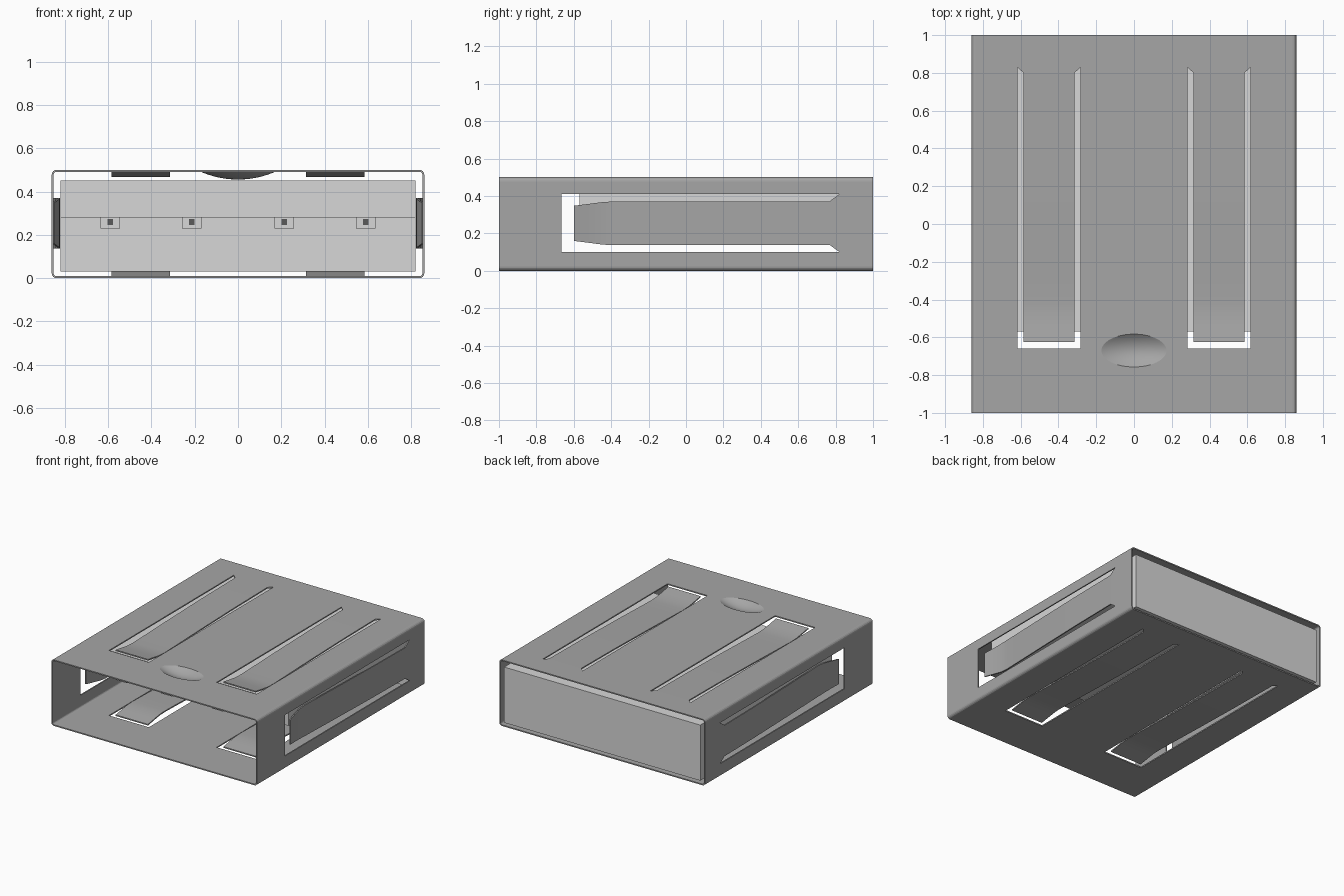
import bpy, bmesh, math

if "Cube" in bpy.data.objects:
    bpy.data.objects.remove(bpy.data.objects["Cube"])

W, H, T = 0.86, 0.50, 0.009     # half width, height, sheet thickness


def material(name, v):
    m = bpy.data.materials.new(name)
    m.diffuse_color = (v, v, v, 1)
    m.use_nodes = True
    m.node_tree.nodes["Principled BSDF"].inputs["Base Color"].default_value = m.diffuse_color
    return m


steel = material("steel grey", 0.38)
plastic = material("light grey plastic", 0.68)
dark = material("dark contact grey", 0.10)


def finish(name, bm, mat=None, smooth=False):
    bmesh.ops.recalc_face_normals(bm, faces=bm.faces[:])
    me = bpy.data.meshes.new(name)
    bm.to_mesh(me)
    bm.free()
    ob = bpy.data.objects.new(name, me)
    bpy.context.collection.objects.link(ob)
    if mat:
        me.materials.append(mat)
    if smooth:
        bpy.ops.object.select_all(action='DESELECT')
        ob.select_set(True)
        bpy.context.view_layer.objects.active = ob
        bpy.ops.object.shade_smooth_by_angle(angle=math.radians(30))
    return ob


def loft(name, loops, mat=None, closed=False, smooth=False):
    """Skin matching loops of points; cap the ends or join last to first."""
    bm = bmesh.new()
    rows = [[bm.verts.new(p) for p in loop] for loop in loops]
    n = len(rows[0])
    pairs = list(zip(rows, rows[1:])) + ([(rows[-1], rows[0])] if closed else [])
    for a, b in pairs:
        for i in range(n):
            j = (i + 1) % n
            bm.faces.new((a[i], a[j], b[j], b[i]))
    if not closed:
        bm.faces.new(rows[0])
        bm.faces.new(rows[-1])
    return finish(name, bm, mat, smooth)


def box(name, x0, x1, y0, y1, z0, z1, mat):
    return loft(name, [[(x0, y, z0), (x1, y, z0), (x1, y, z1), (x0, y, z1)]
                       for y in (y0, y1)], mat)


def rounded(inset, r, y):
    pts = []
    for k, (sx, sz) in enumerate([(1, 1), (-1, 1), (-1, -1), (1, -1)]):
        for i in range(5):
            a = math.radians(90 * k + 22.5 * i)
            pts.append((sx * (W - inset - r) + r * math.cos(a), y,
                        H / 2 + sz * (H / 2 - inset - r) + r * math.sin(a)))
    return pts


# folded sheet metal sleeve
shell = loft("metal_sleeve", [rounded(0, 0.022, -1), rounded(0, 0.022, 1),
                              rounded(T, 0.013, 1), rounded(T, 0.013, -1)],
             steel, closed=True)


def slot(u0, u1, y0, y1, gap, flare):
    """Window outline with pointed corners beside the tab root."""
    return [(u0, y0), (u0, y1 + flare), (u0 + gap, y1),
            (u1 - gap, y1), (u1, y1 + flare), (u1, y0)]


# cutters for the spring windows and the dimple
cutters = []
for c in (-0.45, 0.45):
    o = slot(c - 0.167, c + 0.167, -0.66, 0.80, 0.032, 0.03)
    cutters.append(loft("slot_cutter", [[(u, y, z) for u, y in o] for z in (-0.1, 0.6)]))
o = slot(0.10, 0.41, -0.665, 0.77, 0.037, 0.05)
cutters.append(loft("side_cutter", [[(x, y, u) for u, y in o] for x in (-1, 1)]))
DX, DY, DC, N = 0.172, 0.087, -0.67, 48


def ellipse(k, z):
    return [(DX * k * math.cos(2 * math.pi * i / N),
             DC + DY * k * math.sin(2 * math.pi * i / N), z) for i in range(N)]


cutters.append(loft("dimple_cutter", [ellipse(1, 0.4), ellipse(1, 0.6)]))

bpy.context.view_layer.objects.active = shell
for c in cutters:
    c.hide_render = True
    mod = shell.modifiers.new("cut", 'BOOLEAN')
    mod.operation, mod.solver, mod.object = 'DIFFERENCE', 'EXACT', c
    bpy.ops.object.modifier_apply(modifier=mod.name)
for c in cutters:
    bpy.data.objects.remove(c)

# pressed dimple: concave top surface and matching underside
ks = [0.1, 0.3, 0.5, 0.65, 0.8, 0.9, 1.0]
top = [ellipse(k, H - 0.036 * (1 - k * k)) for k in ks]
under = [ellipse(k, H - T - 0.036 * (1 - k * k)) for k in reversed(ks)]
loft("top_dimple", top + under, steel, smooth=True)


# spring tabs: bow inward, then flare back at the free end
def tab(name, place, centre, stations):
    loops = []
    for y, d, hw in stations:
        loops.append([place(centre - hw, y, d), place(centre + hw, y, d),
                      place(centre + hw, y, d + T), place(centre - hw, y, d + T)])
    loft(name, loops, steel, smooth=True)


flat = [(0.80, 0, .135), (0.4, .004, .135), (0, .013, .135), (-0.3, .022, .135),
        (-0.42, .025, .135), (-0.48, .023, .135), (-0.54, .014, .135), (-0.625, 0, .135)]
side = [(0.77, 0, .1165), (0.4, .005, .1165), (0, .016, .1165), (-0.3, .026, .1165),
        (-0.40, .029, .1165), (-0.45, .027, .113), (-0.52, .016, .104), (-0.60, .002, .094)]
for s, word in ((-1, "left"), (1, "right")):
    tab("top_spring_" + word, lambda u, y, d: (u, y, H - d), s * 0.45, flat)
    tab("bottom_spring_" + word, lambda u, y, d: (u, y, d), s * 0.45, flat)
    tab("side_spring_" + word, lambda u, y, d: (s * (W - d), y, u), 0.2535, side)

# L-shaped plastic insert: back block and upper tongue in one profile
prof = [(1, 0.03), (1, 0.45), (-0.57, 0.45), (-0.57, 0.28), (0.86, 0.28), (0.86, 0.03)]
loft("plastic_insert", [[(x, y, z) for y, z in prof] for x in (-0.82, 0.82)], plastic)

# contact rails under the tongue
for i, x in enumerate((-0.59, -0.213, 0.213, 0.59)):
    box(f"contact_rail_{i}", x - 0.045, x + 0.045, -0.55, 0.87, 0.23, 0.281, plastic)
    box(f"contact_pin_{i}", x - 0.013, x + 0.013, -0.555, 0.8, 0.246, 0.272, dark)
